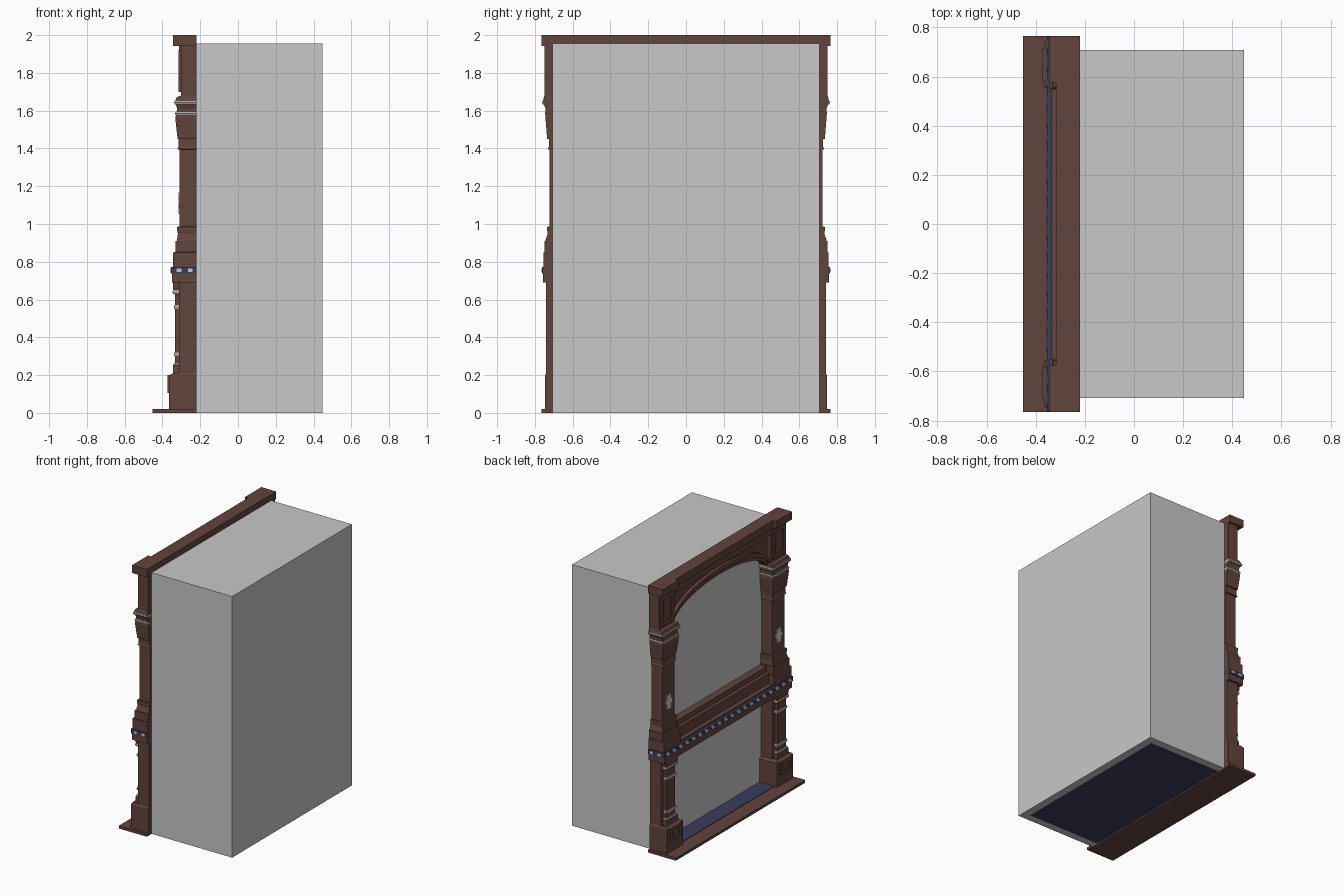
import bpy, bmesh, math

if "Cube" in bpy.data.objects:
    bpy.data.objects.remove(bpy.data.objects["Cube"])

BACK = -0.22          # plane where the surround meets the chimney block


def material(name, rgb):
    m = bpy.data.materials.new(name)
    m.diffuse_color = (*rgb, 1)
    m.use_nodes = True
    m.node_tree.nodes["Principled BSDF"].inputs["Base Color"].default_value = m.diffuse_color
    return m


WOOD = material("brown_wood", (0.122, 0.058, 0.048))
GREY = material("plain_grey", (0.58, 0.58, 0.58))
NAVY = material("dark_navy", (0.042, 0.048, 0.107))
TRIM = material("trim_grey", (0.40, 0.38, 0.38))


def finish(name, bm, mats):
    bmesh.ops.recalc_face_normals(bm, faces=bm.faces)
    me = bpy.data.meshes.new(name)
    bm.to_mesh(me)
    bm.free()
    for m in mats:
        me.materials.append(m)
    ob = bpy.data.objects.new(name, me)
    bpy.context.collection.objects.link(ob)
    return ob


def add_box(bm, x0, x1, y0, y1, z0, z1):
    v = bmesh.ops.create_cube(bm, size=1)["verts"]
    for p in v:
        p.co = ((x0 + x1) / 2 + p.co.x * (x1 - x0),
                (y0 + y1) / 2 + p.co.y * (y1 - y0),
                (z0 + z1) / 2 + p.co.z * (z1 - z0))
    return v


def box(name, x0, x1, y0, y1, z0, z1, mat=WOOD):
    bm = bmesh.new()
    add_box(bm, x0, x1, y0, y1, z0, z1)
    return finish(name, bm, [mat])


def stack(name, levels, side, mat=WOOD, back=BACK):
    """Loft of rectangles; each level is (z, front x, inner y, outer y)."""
    bm = bmesh.new()
    rings = []
    for z, xf, yi, yo in levels:
        rings.append([bm.verts.new((x, y * side, z)) for x, y in
                      ((back, yi), (xf, yi), (xf, yo), (back, yo))])
    for a, b in zip(rings, rings[1:]):
        for i in range(4):
            j = (i + 1) % 4
            bm.faces.new((a[i], a[j], b[j], b[i]))
    bm.faces.new(rings[0])
    bm.faces.new(rings[-1])
    return finish(name, bm, [mat])


def plate(name, outline, x0, x1, mat):
    """Extrude a (y, z) outline from x0 to x1."""
    bm = bmesh.new()
    f = bm.faces.new([bm.verts.new((x0, y, z)) for y, z in outline])
    r = bmesh.ops.extrude_face_region(bm, geom=[f])
    for v in r["geom"]:
        if isinstance(v, bmesh.types.BMVert):
            v.co.x = x1
    return finish(name, bm, [mat])


def panel_frame(name, x0, x1, y0, y1, z0, z1, w):
    """Rectangular moulding made of four bars."""
    bm = bmesh.new()
    add_box(bm, x0, x1, y0, y0 + w, z0, z1)
    add_box(bm, x0, x1, y1 - w, y1, z0, z1)
    add_box(bm, x0, x1, y0 + w, y1 - w, z0, z0 + w)
    add_box(bm, x0, x1, y0 + w, y1 - w, z1 - w, z1)
    return finish(name, bm, [WOOD])


# Chimney block, with the dark floor showing in its underside
bm = bmesh.new()
add_box(bm, BACK, 0.447, -0.708, 0.708, 0, 1.955)
bottom = min(bm.faces, key=lambda f: f.calc_center_median().z)
bmesh.ops.inset_region(bm, faces=[bottom], thickness=0.08)
bottom.material_index = 1
for v in bottom.verts:
    if v.co.x < 0:
        v.co.x = BACK + 0.004
finish("chimney_block", bm, [GREY, NAVY])

# Hearth slab and dark hearth floor
box("hearth", -0.452, BACK, -0.765, 0.765, 0, 0.02)
box("hearth_floor", -0.34, BACK, -0.57, 0.57, 0.02, 0.024, NAVY)

lower = [(0.02, -0.365, 0.555, 0.746), (0.2, -0.365, 0.555, 0.746),
         (0.21, -0.345, 0.57, 0.74), (0.211, -0.312, 0.575, 0.74),
         (0.69, -0.312, 0.575, 0.74)]
upper = [(0.77, -0.345, 0.55, 0.755), (0.85, -0.345, 0.55, 0.755),
         (0.851, -0.332, 0.56, 0.75), (0.91, -0.332, 0.56, 0.75),
         (0.911, -0.324, 0.565, 0.745), (0.95, -0.318, 0.57, 0.732),
         (0.965, -0.322, 0.568, 0.735), (0.985, -0.322, 0.568, 0.735),
         (0.986, -0.31, 0.58, 0.722), (1.395, -0.31, 0.58, 0.722),
         (1.396, -0.32, 0.57, 0.732), (1.41, -0.314, 0.575, 0.726),
         (1.45, -0.314, 0.575, 0.726), (1.451, -0.32, 0.57, 0.735),
         (1.56, -0.332, 0.558, 0.744), (1.61, -0.322, 0.562, 0.744),
         (1.65, -0.334, 0.55, 0.758), (1.67, -0.325, 0.555, 0.752),
         (1.68, -0.303, 0.57, 0.75), (1.945, -0.303, 0.57, 0.75)]
column = [(0.21, -0.345, 0.59, 0.72), (0.25, -0.345, 0.59, 0.72),
          (0.265, -0.333, 0.605, 0.705), (0.62, -0.333, 0.605, 0.705),
          (0.66, -0.345, 0.59, 0.72), (0.69, -0.345, 0.585, 0.725)]

# Posts, columns, rings and panels on both sides
for s, tag in ((1, "left"), (-1, "right")):
    stack("lower_post_" + tag, lower, s)
    stack("upper_post_" + tag, upper, s)
    stack("engaged_column_" + tag, column, s, back=-0.305)
    for i, (z, d) in enumerate(((0.255, .008), (0.31, .006), (0.56, .006), (0.64, .014))):
        stack("column_ring_%s_%d" % (tag, i),
              [(z - 0.01, -0.334 - d * .7, 0.604 - d, 0.706 + d),
               (z, -0.334 - d, 0.602 - d, 0.708 + d),
               (z + 0.01, -0.334 - d * .7, 0.604 - d, 0.706 + d)], s, TRIM, -0.305)
    # Grey bands of the capital
    for i, (z, xf, yi, yo) in enumerate(((1.585, -0.334, 0.553, 0.748),
                                         (1.642, -0.338, 0.547, 0.763))):
        stack("capital_band_%s_%d" % (tag, i),
              [(z - 0.009, xf + .003, yi + .003, yo - .003), (z, xf, yi, yo),
               (z + 0.009, xf + .003, yi + .003, yo - .003)], s, TRIM)
    # Framed panels on plinth and top block
    c = 0.65 * s
    panel_frame("plinth_panel_" + tag, -0.373, -0.36, c - .065, c + .065, 0.105, 0.2, 0.022)
    c = 0.66 * s
    panel_frame("block_panel_" + tag, -0.314, -0.30, c - .075, c + .075, 1.70, 1.92, 0.028)
    # Flower ornament on the shaft
    pts = []
    for k in range(24):
        a = 2 * math.pi * k / 24
        r = 1 + 0.18 * math.cos(6 * a)
        pts.append((0.65 * s + 0.034 * r * math.cos(a), 1.11 + 0.055 * r * math.sin(a)))
    plate("shaft_ornament_" + tag, pts, -0.305, -0.315, GREY)

# Mantel rail, stepped sill below the upper opening
box("mantel_frieze", -0.350, BACK, -0.757, 0.757, 0.69, 0.77)
box("mantel_lip", -0.335, BACK, -0.58, 0.58, 0.77, 0.785)
box("sill_board", -0.30, BACK, -0.58, 0.58, 0.785, 0.86)
box("sill_moulding", -0.275, BACK, -0.58, 0.58, 0.86, 0.90)

# Navy belt with slanted grey stripes
box("belt", -0.354, BACK, -0.763, 0.763, 0.738, 0.772, NAVY)
n = 20
step = 1.52 / n
for i in range(n):
    y = -0.76 + step * (i + 0.15)
    plate("belt_stripe_%d" % i, [(y, 0.740), (y + .034, 0.740), (y + .054, 0.770), (y + .02, 0.770)],
          -0.350, -0.357, GREY)
for s in (1, -1):
    for i in range(2):
        x = -0.325 + 0.06 * i
        a, b = sorted((0.76 * s, 0.766 * s))
        box("belt_side_stripe", x, x + 0.025, a, b, 0.745, 0.765, GREY)


# Arched head of the upper opening
def arch(half, spring, rise, count=20):
    return [(-half * math.cos(math.pi * k / count),
             spring + rise * math.sin(math.pi * k / count) ** 0.9) for k in range(count + 1)]


def arch_band(name, inner, outer, xf):
    """Solid strip between two matching curves."""
    bm = bmesh.new()
    rows = [[bm.verts.new((x, y, z)) for x, (y, z) in
             ((BACK, a), (xf, a), (xf, b), (BACK, b))] for a, b in zip(inner, outer)]
    for p, q in zip(rows, rows[1:]):
        for i in range(4):
            j = (i + 1) % 4
            bm.faces.new((p[i], p[j], q[j], q[i]))
    bm.faces.new(rows[0])
    bm.faces.new(rows[-1])
    return finish(name, bm, [WOOD])


curve = arch(0.575, 1.60, 0.21)
mid = arch(0.575, 1.63, 0.208)
out = arch(0.575, 1.66, 0.206)
arch_band("arch_spandrel", out, [(y, 1.945) for y, z in out], -0.272)
arch_band("arch_inner_moulding", curve, mid, -0.282)
arch_band("arch_outer_moulding", mid, out, -0.295)
box("arch_top_rail", -0.312, BACK, -0.575, 0.575, 1.895, 1.945)

# Cornice, stepping forward over the posts
box("cornice", -0.318, BACK, -0.765, 0.765, 1.945, 2.0)
for s in (1, -1):
    a, b = sorted((0.575 * s, 0.766 * s))
    box("cornice_block", -0.343, BACK - 0.001, a, b, 1.943, 2.0)
